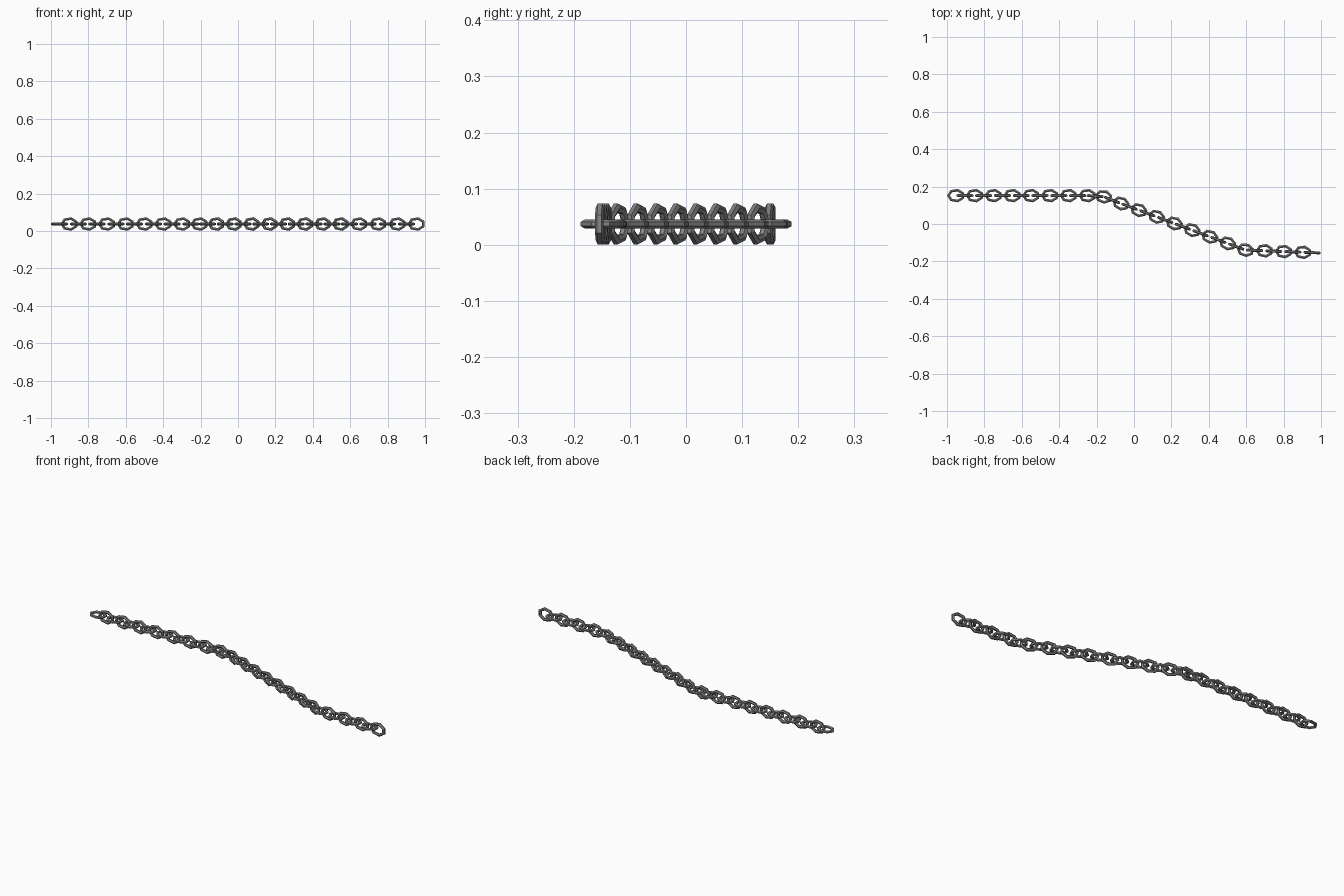
import bpy, math
from mathutils import Vector, Matrix

if "Cube" in bpy.data.objects:
    bpy.data.objects.remove(bpy.data.objects["Cube"])

# chain path: (link index, x, y)
PATH = [(0, -.953, .152), (14, -.25, .152), (16, -.163, .146),
        (18, -.07, .11), (32, .595, -.139), (39, .953, -.153)]
COUNT, LENGTH, WIDTH, TUBE = 40, .096, .075, .0078
SIDES, TUBE_SIDES = 7, 6


def path_point(i):
    i = min(max(i, 0), COUNT - 1)
    for (a, ax, ay), (b, bx, by) in zip(PATH, PATH[1:]):
        if i <= b:
            t = (i - a) / (b - a)
            return Vector((ax + (bx - ax) * t, ay + (by - ay) * t, WIDTH / 2 - .0005))


# one seven-sided link swept with a low-poly round section
def link_mesh():
    verts, faces = [], []
    for i in range(SIDES):
        a = 2 * math.pi * i / SIDES + math.pi
        out = Vector((math.cos(a), math.sin(a), 0))
        c = Vector((out.x * (LENGTH / 2 - TUBE) + .001, out.y * (WIDTH / 2 - TUBE), 0))
        for j in range(TUBE_SIDES):
            b = 2 * math.pi * (j + .5) / TUBE_SIDES
            verts.append(c + out * TUBE * 1.1 * math.cos(b) + Vector((0, 0, TUBE * math.sin(b))))
            n, m = (i + 1) % SIDES, (j + 1) % TUBE_SIDES
            faces.append((i * TUBE_SIDES + j, n * TUBE_SIDES + j,
                          n * TUBE_SIDES + m, i * TUBE_SIDES + m))
    me = bpy.data.meshes.new("chain_link")
    me.from_pydata(verts, [], faces)
    return me


mat = bpy.data.materials.new("dark_iron")
mat.diffuse_color = (.24, .24, .24, 1)
mat.use_nodes = True
mat.node_tree.nodes["Principled BSDF"].inputs["Base Color"].default_value = mat.diffuse_color
mesh = link_mesh()
mesh.materials.append(mat)

# links alternate flat and upright along the path
for i in range(COUNT):
    d = path_point(i + 1) - path_point(i - 1)
    ob = bpy.data.objects.new(f"chain_link_{i + 1:02d}", mesh)
    ob.matrix_world = (Matrix.Translation(path_point(i))
                       @ Matrix.Rotation(math.atan2(d.y, d.x), 4, 'Z')
                       @ Matrix.Rotation(math.pi / 2 * (i % 2), 4, 'X'))
    bpy.context.collection.objects.link(ob)
